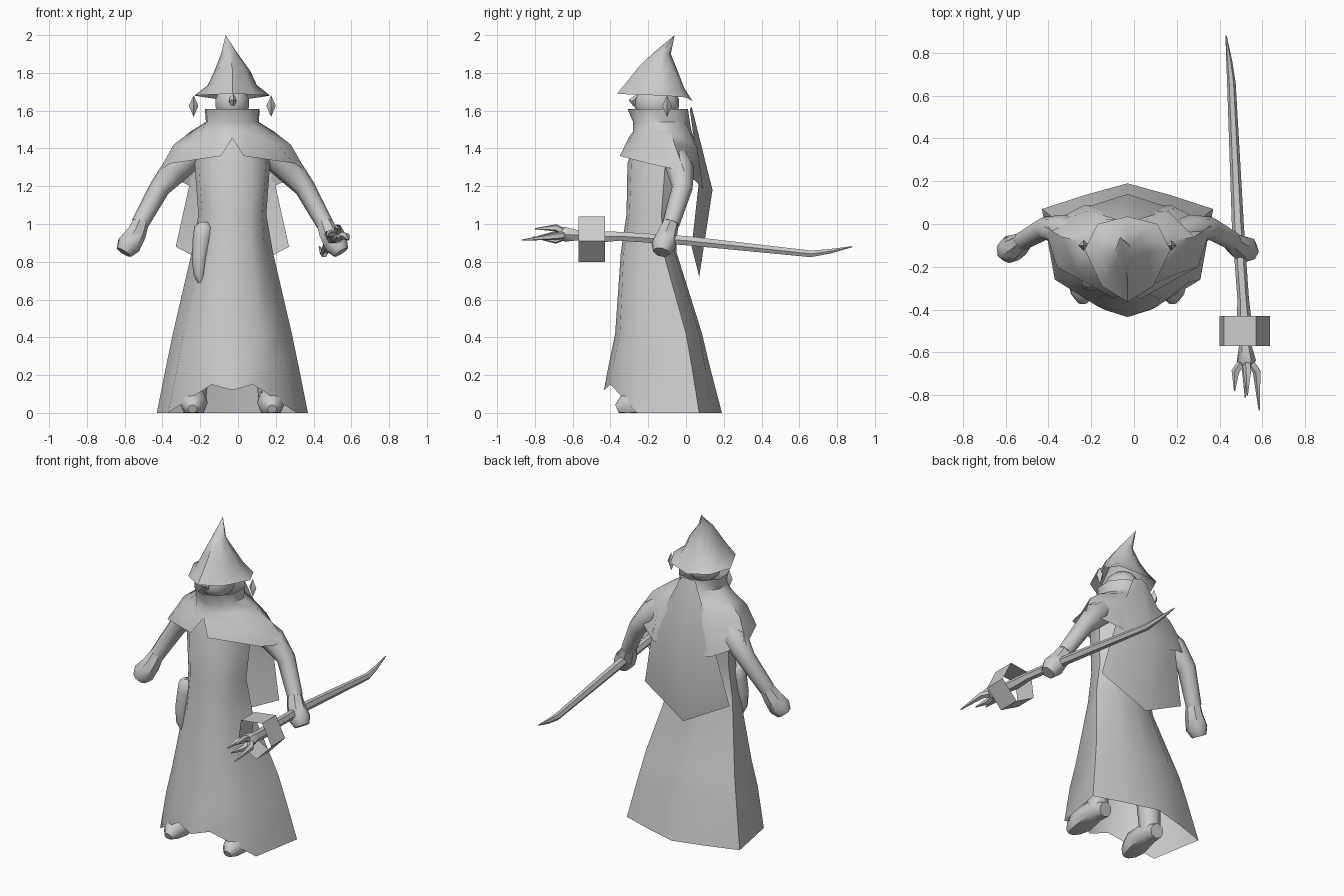
import bpy, bmesh, math
from mathutils import Vector

CX = -0.03  # body centre line
grey = bpy.data.materials.new("plain_grey")
grey.diffuse_color = (0.6, 0.6, 0.6, 1)


def finish(name, bm, angle=45):
    bmesh.ops.remove_doubles(bm, verts=bm.verts, dist=0.0005)
    bmesh.ops.recalc_face_normals(bm, faces=bm.faces)
    me = bpy.data.meshes.new(name)
    bm.to_mesh(me)
    bm.free()
    me.materials.append(grey)
    ob = bpy.data.objects.new(name, me)
    bpy.context.collection.objects.link(ob)
    bpy.ops.object.select_all(action='DESELECT')
    ob.select_set(True)
    bpy.context.view_layer.objects.active = ob
    bpy.ops.object.shade_smooth_by_angle(angle=math.radians(angle))
    return ob


def loft(bm, rings, closed=True, caps=False):
    rows = [[bm.verts.new(p) for p in r] for r in rings]
    n = len(rows[0])
    for a, b in zip(rows, rows[1:]):
        for i in range(n if closed else n - 1):
            j = (i + 1) % n
            bm.faces.new((a[i], a[j], b[j], b[i]))
    if caps:
        bm.faces.new(rows[0])
        bm.faces.new(rows[-1])


def shell(name, halves, closed=True, angle=45):
    """Loft rows given as half outlines, mirrored over the centre line."""
    rings = []
    for h in halves:
        right = [(CX + x, y, z) for x, y, z in h]
        left = [(CX - x, y, z) for x, y, z in (h[-2:0:-1] if closed else h[:0:-1])]
        rings.append(right + left if closed else left + right)
    bm = bmesh.new()
    loft(bm, rings, closed)
    return finish(name, bm, angle)


def level(z, *pts):
    return [(x, y, z) for x, y in pts]


def tube(name, path, sides=8, floor=False):
    """Sweep a round section along (x, y, z, radius) points."""
    p = [Vector(q[:3]) for q in path]
    whole = (p[-1] - p[0]).normalized()
    ref = Vector((0, 0, 1)) if abs(whole.y) > 0.7 else Vector((0, 1, 0))
    rings = []
    for i, q in enumerate(path):
        t = (p[min(i + 1, len(p) - 1)] - p[max(i - 1, 0)]).normalized()
        u = t.cross(ref).normalized()
        v = t.cross(u)
        ring = []
        for k in range(sides):
            a = 2 * math.pi * k / sides
            c = p[i] + q[3] * (u * math.cos(a) + v * math.sin(a))
            if floor:
                c.z = max(c.z, 0)
            ring.append(c)
        rings.append(ring)
    bm = bmesh.new()
    loft(bm, rings, True, True)
    return finish(name, bm, 50)


# Long robe with a pointed, raised front hem
shell("robe", [
    [(0, -.435, .12), (.11, -.40, .15), (.34, -.26, 0), (.40, .07, 0), (.2, .135, 0), (0, .19, 0)],
    level(.25, (0, -.41), (.14, -.385), (.29, -.27), (.35, .03), (.19, .10), (0, .125)),
    level(.42, (0, -.375), (.15, -.35), (.26, -.25), (.315, 0), (.18, .07), (0, .085)),
    level(.85, (0, -.345), (.1, -.33), (.17, -.25), (.215, -.12), (.12, -.06), (0, -.05)),
    level(1.05, (0, -.315), (.1, -.30), (.16, -.23), (.18, -.13), (.11, -.06), (0, -.045)),
    level(1.32, (0, -.31), (.11, -.29), (.18, -.22), (.2, -.11), (.12, 0), (0, 0)),
    level(1.47, (0, -.26), (.09, -.24), (.14, -.19), (.16, -.1), (.1, -.01), (0, 0)),
])

# Shoulder cape with standing collar and front notch
shell("shoulder_cape", [
    level(1.61, (0, -.31), (.08, -.28), (.14, -.2), (.145, -.09), (.08, -.01), (0, .01)),
    level(1.54, (0, -.28), (.08, -.26), (.13, -.19), (.14, -.1), (.08, -.01), (0, .02)),
    level(1.49, (0, -.28), (.08, -.27), (.17, -.2), (.22, -.08), (.12, .02), (0, .03)),
    [(0, -.305, 1.455), (.05, -.31, 1.42), (.24, -.23, 1.42), (.31, -.06, 1.42), (.19, .06, 1.4), (0, .05, 1.38)],
    [(0, -.305, 1.455), (.06, -.35, 1.36), (.33, -.2, 1.32), (.39, -.01, 1.28), (.2, .09, 1.19), (0, .07, 1.17)],
])

# Hanging back cloth with a pointed end
shell("back_cloth", [
    [(0, .03, 1.62), (.05, .02, 1.61)],
    [(0, .14, 1.18), (.22, .07, 1.24)],
    [(0, .07, .72), (.30, .03, .88)],
], closed=False, angle=30)

# Pointed hat leaning back, with drooping brim
hat = shell("hat", [
    [(0, -.365, 1.69), (.12, -.29, 1.685), (.2, -.12, 1.68), (.14, 0, 1.67), (0, .035, 1.65)],
    [(0, -.32, 1.745), (.09, -.26, 1.74), (.13, -.13, 1.735), (.09, -.03, 1.73), (0, -.01, 1.72)],
    [(0, -.26, 1.82), (.07, -.21, 1.82), (.095, -.13, 1.81), (.06, -.06, 1.8), (0, -.04, 1.8)],
    level(1.9, (0, -.18), (.03, -.165), (.045, -.13), (.03, -.1), (0, -.08)),
    level(2.0, (0, -.06), (0, -.06), (0, -.06), (0, -.06), (0, -.06)),
])
for v in hat.data.vertices:
    if v.co.z > 1.89:
        v.co.x -= .035 if v.co.z > 1.95 else .015

# Head and nose
bm = bmesh.new()
bmesh.ops.create_uvsphere(bm, u_segments=10, v_segments=7, radius=1)
for v in bm.verts:
    v.co = (CX + v.co.x * .095, -.155 + v.co.y * .12, 1.64 + v.co.z * .1)
finish("head", bm)
tube("nose", [(CX, -.25, 1.68, .012), (CX, -.285, 1.65, .022), (CX, -.27, 1.63, .012)], 5)

# Arms, legs, shoes and earrings on both sides
for side, s in (("left", -1), ("right", 1)):
    def at(*pts):
        return [(CX + s * x, y, z, r) for x, y, z, r in pts]

    tube(side + "_arm", at((.17, -.08, 1.40, .07), (.30, -.03, 1.29, .075), (.385, -.02, 1.19, .055),
                           (.49, -.08, 1.0, .046)))
    tube(side + "_hand", at((.485, -.08, 1.01, .044), (.51, -.10, .95, .055),
                            (.55, -.12, .89, .066), (.575, -.13, .85, .045)), 7)
    tube(side + "_leg", at((.17, -.12, .5, .075), (.19, -.13, .25, .07), (.2, -.13, .06, .06)))
    tube(side + "_shoe", at((.195, -.06, .045, .045), (.2, -.15, .07, .065), (.205, -.26, .055, .075),
                            (.21, -.33, .035, .055), (.21, -.365, .02, .025)), 8, True)
    tube(side + "_earring", at((.205, -.1, 1.68, .001), (.205, -.1, 1.625, .025), (.205, -.1, 1.57, .001)), 4)

# Horn-shaped pouch at the hip
tube("hip_pouch", [(-.18, -.25, 1.005, .03), (-.18, -.255, .98, .052), (-.19, -.26, .92, .05),
                   (-.205, -.275, .82, .04), (-.205, -.28, .73, .03), (-.2, -.28, .69, .012)])

# Staff with a bent pointed tail and claw head
tube("staff", [(.43, .88, .88, .003), (.445, .76, .855, .014), (.455, .66, .842, .02), (.485, 0, .912, .028),
               (.51, -.35, .935, .027), (.515, -.45, .932, .034), (.52, -.57, .94, .03),
               (.525, -.64, .945, .045), (.525, -.66, .945, .03)], 6)
for i, (mx, mz, ex, ey, ez) in enumerate([
        (.575, .935, .585, -.87, .915), (.53, .98, .53, -.80, .975),
        (.475, .945, .47, -.78, .935), (.525, .915, .52, -.81, .93)]):
    tube(f"staff_claw_{i + 1}", [(.525, -.62, .945, .022), (mx, -.69, mz, .02), (ex, ey, ez, .003)], 5)

# Five-sided open band around the staff
bm = bmesh.new()
band = [(.42, 1.02), (.57, 1.04), (.635, .91), (.53, .80), (.40, .87)]
loft(bm, [[(x, y, z) for x, z in band] for y in (-.57, -.43)])
finish("staff_band", bm, 20)
